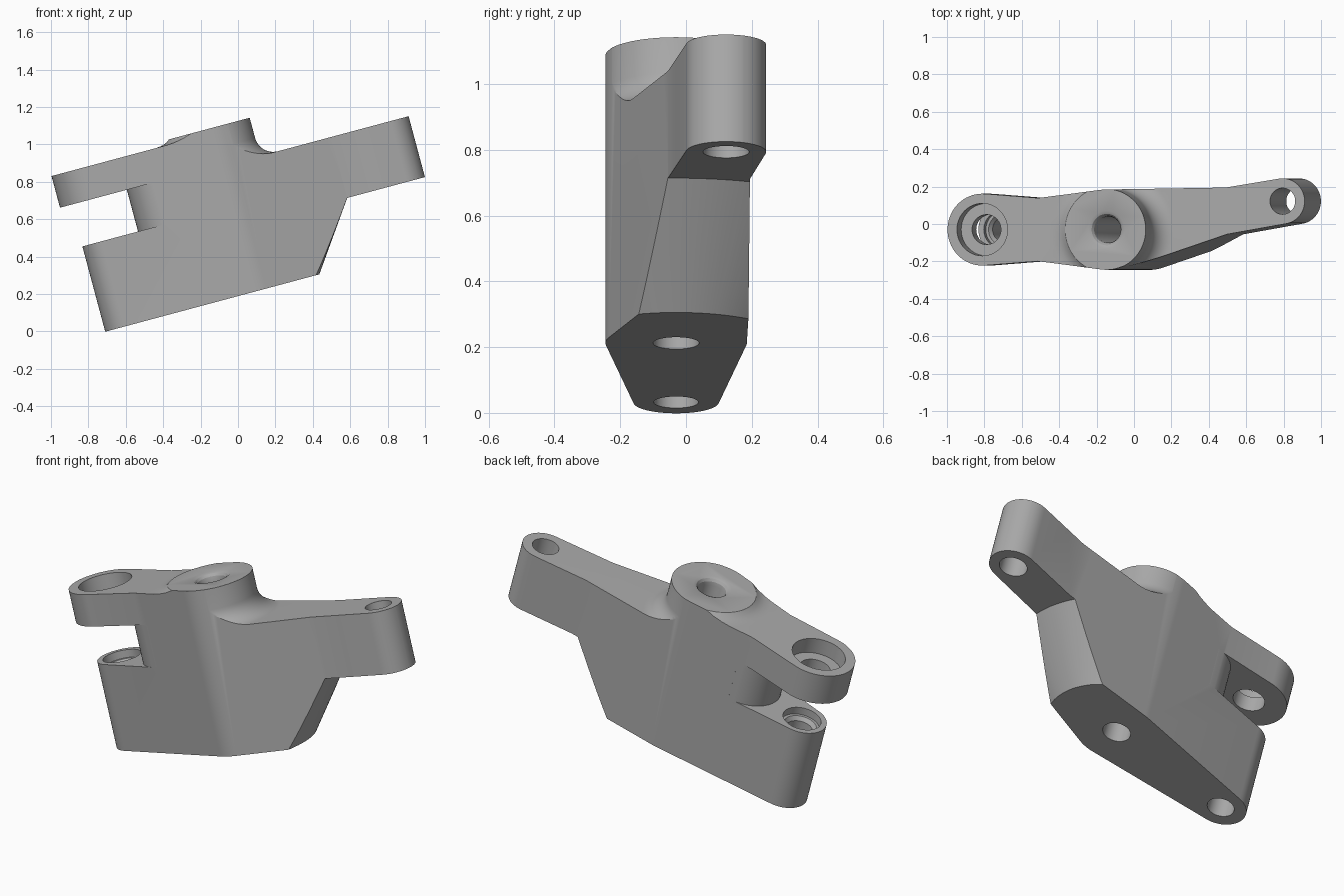
import bpy, bmesh
from math import sin, cos, radians, pi
from mathutils import Matrix

if "Cube" in bpy.data.objects:
    bpy.data.objects.remove(bpy.data.objects["Cube"])

# Shared axes in the untilted frame: x along the bracket, z along the bores
MID = -0.03
FORK, BOSS, TIP = (0.125, MID), (0.82, MID), (1.738, 0.122)
BOSS_R, TIP_R = 0.215, 0.122
ARM_TOP, BOSS_TOP, FORK_TOP = 0.693, 0.905, 0.878
SLOT_LOW, SLOT_HIGH = 0.472, 0.703


def arc(centre, r, start, end, n=24):
    angles = [radians(start + (end - start) * i / n) for i in range(n + 1)]
    return [(centre[0] + r * cos(a), centre[1] + r * sin(a)) for a in angles]


def finish(name, bm):
    bmesh.ops.recalc_face_normals(bm, faces=bm.faces)
    mesh = bpy.data.meshes.new(name)
    bm.to_mesh(mesh)
    bm.free()
    obj = bpy.data.objects.new(name, mesh)
    bpy.context.collection.objects.link(obj)
    return obj


def prism(name, outline, low, high):
    bm = bmesh.new()
    face = bm.faces.new([bm.verts.new((x, y, low)) for x, y in outline])
    top = bmesh.ops.extrude_face_region(bm, geom=[face])["geom"]
    verts = [v for v in top if isinstance(v, bmesh.types.BMVert)]
    bmesh.ops.translate(bm, verts=verts, vec=(0, 0, high - low))
    return finish(name, bm)


def revolve(name, centre, profile, start=0, end=360, n=48):
    """Turn a closed (radius, height) profile about a vertical axis."""
    bm = bmesh.new()
    full = end - start == 360
    rings = []
    for i in range(n if full else n + 1):
        a = radians(start + (end - start) * i / n)
        rings.append([bm.verts.new((centre[0] + r * cos(a), centre[1] + r * sin(a), z))
                      for r, z in profile])
    pairs = list(zip(rings, rings[1:])) + ([(rings[-1], rings[0])] if full else [])
    m = len(profile)
    for a, b in pairs:
        for j in range(m):
            k = (j + 1) % m
            bm.faces.new((a[j], a[k], b[k], b[j]))
    if not full:
        bm.faces.new(rings[0])
        bm.faces.new(rings[-1])
    return finish(name, bm)


def bore(name, centre, sections):
    """Round cutter through (radius, height) sections, lowest first."""
    bm = bmesh.new()
    rings = [[bm.verts.new((x, y, z)) for x, y in arc(centre, r, 0, 352.5, 47)]
             for r, z in sections]
    for a, b in zip(rings, rings[1:]):
        for j in range(48):
            k = (j + 1) % 48
            bm.faces.new((a[j], a[k], b[k], b[j]))
    bm.faces.new(rings[0])
    bm.faces.new(rings[-1])
    return finish(name, bm)


def combine(target, tool, operation):
    mod = target.modifiers.new("combine", "BOOLEAN")
    mod.operation, mod.solver, mod.object = operation, "EXACT", tool
    bpy.context.view_layer.update()
    result = bpy.data.meshes.new_from_object(
        target.evaluated_get(bpy.context.evaluated_depsgraph_get()))
    target.modifiers.clear()
    target.data = result
    bpy.data.objects.remove(tool)


# Main body: tapered fork side, central boss, offset side arm
plan = (arc(FORK, 0.13, 97, 263) + arc(BOSS, BOSS_R, 263, 288, 8)
        + [(1.43, -0.055)] + arc(TIP, TIP_R, -80, 99)
        + [(1.423, 0.195)] + arc(BOSS, BOSS_R, 90, 97, 3))
bracket = prism("bell_crank_bracket", plan, 0, BOSS_TOP)

# Side arm top, with a fillet running up to the boss
fillet = arc((0.317, ARM_TOP + 0.1), 0.1, 180, 270, 12)
combine(bracket, revolve("arm_top_cut", BOSS, [(0.217, 1.1)] + fillet
                         + [(1.5, ARM_TOP), (1.5, 1.1)], -90, 90), "DIFFERENCE")

# Fork top, with a shallow blend up to the boss
combine(bracket, revolve("fork_top_cut", BOSS, [(0.225, 1.1), (0.225, 0.908), (0.25, 0.89),
                                                (0.28, 0.881), (0.31, FORK_TOP),
                                                (1.5, FORK_TOP), (1.5, 1.1)], 90, 270),
        "DIFFERENCE")

# Conical undercut below the side arm
combine(bracket, revolve("undercut", BOSS, [(0.325, -0.05), (0.61, 0.356),
                                            (1.5, 0.356), (1.5, -0.05)], -90, 90),
        "DIFFERENCE")

# Fork slot with a rounded web at its inner end
web = arc((0.477, MID), 0.174, 270, 90)
slot = [(-0.3, -0.5), (0.477, -0.5)] + web + [(0.477, 0.5), (-0.3, 0.5)]
combine(bracket, prism("slot_cut", slot, SLOT_LOW, SLOT_HIGH), "DIFFERENCE")

# Wider upper fork lug
lug = (arc(FORK, 0.192, 86, 274, 36) + [(0.447, MID - 0.168), (0.5, MID - 0.1),
                                        (0.5, MID + 0.1), (0.447, MID + 0.168)])
combine(bracket, prism("upper_lug", lug, SLOT_HIGH, FORK_TOP), "UNION")

# Bores: stepped fork bore, rounded pivot bore, plain side arm bore
bores = [
    (FORK, [(0.068, -0.1), (0.068, 0.41), (0.085, 0.43), (0.1, 0.43), (0.1, 0.6)]),
    (FORK, [(0.08, 0.65), (0.08, 0.79), (0.14, 0.79), (0.14, 1)]),
    (BOSS, [(0.07, -0.1), (0.07, 0.865), (0.074, 0.885), (0.084, 0.898),
            (0.1, BOSS_TOP), (0.1, 1)]),
    (TIP, [(0.07, 0.2), (0.07, 1)]),
]
for centre, sections in bores:
    combine(bracket, bore("bore_cut", centre, sections), "DIFFERENCE")

# Tilt into place
bracket.data.transform(Matrix.Translation((-0.705, 0, 0)) @ Matrix.Rotation(-pi / 12, 4, "Y"))

# Plain grey material
grey = bpy.data.materials.new("cast_grey")
grey.use_nodes = True
colour = (0.4, 0.4, 0.4, 1)
grey.diffuse_color = colour
grey.node_tree.nodes["Principled BSDF"].inputs["Base Color"].default_value = colour
bracket.data.materials.clear()
bracket.data.materials.append(grey)
for poly in bracket.data.polygons:
    poly.material_index = 0

bpy.ops.object.select_all(action="DESELECT")
bracket.select_set(True)
bpy.context.view_layer.objects.active = bracket
bpy.ops.object.shade_smooth_by_angle(angle=radians(25))
